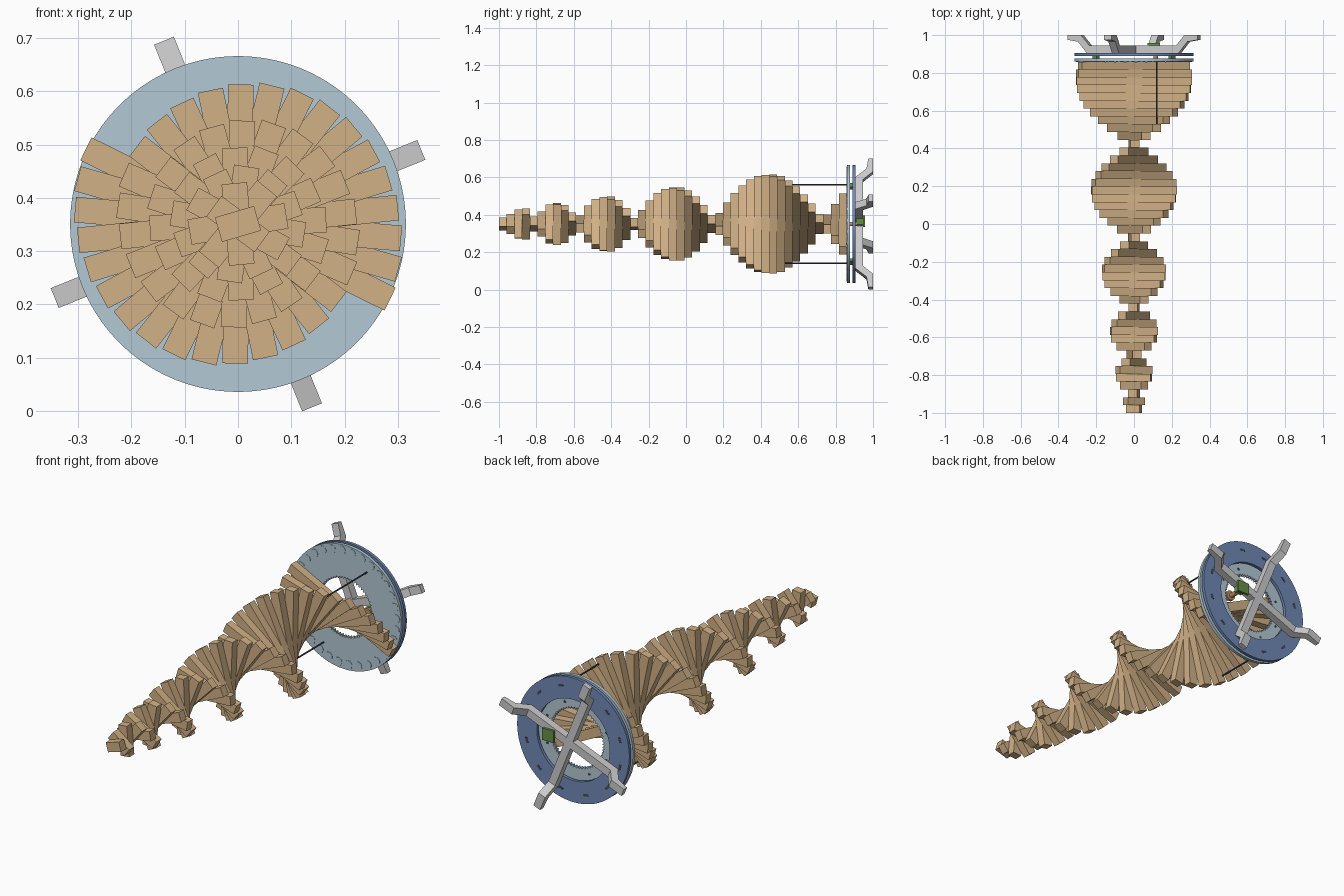
import bpy, bmesh, math
from mathutils import Matrix, Vector

if "Cube" in bpy.data.objects:
    bpy.data.objects.remove(bpy.data.objects["Cube"])

AXIS_Z = 0.351
FRONT, THICK, COUNT = -1.0, 0.0413, 45


def material(name, rgb):
    m = bpy.data.materials.new(name)
    m.use_nodes = True
    m.diffuse_color = (*rgb, 1)
    m.node_tree.nodes["Principled BSDF"].inputs["Base Color"].default_value = (*rgb, 1)
    return m


WOOD = material("tan wood", (0.64, 0.44, 0.24))
PALE = material("pale blue", (0.45, 0.58, 0.66))
BLUE = material("blue", (0.16, 0.25, 0.47))
GREY = material("light grey", (0.6, 0.6, 0.6))
DARK = material("dark grey", (0.06, 0.07, 0.09))
GREEN = material("green", (0.13, 0.28, 0.06))
BROWN = material("brown", (0.5, 0.27, 0.13))


def spin(angle):
    """Turn about the main axis, counter-clockwise seen from the front."""
    return Matrix.Translation((0, 0, AXIS_Z)) @ Matrix.Rotation(-angle, 4, "Y")


def finish(name, bm, mat, matrix=Matrix()):
    bmesh.ops.recalc_face_normals(bm, faces=bm.faces)
    bm.transform(matrix)
    mesh = bpy.data.meshes.new(name)
    bm.to_mesh(mesh)
    bm.free()
    mesh.materials.append(mat)
    obj = bpy.data.objects.new(name, mesh)
    bpy.context.collection.objects.link(obj)
    return obj


def box(name, size, centre, angle, mat):
    bm = bmesh.new()
    bmesh.ops.create_cube(bm, size=1)
    bm.transform(Matrix.Translation(centre) @ Matrix.Diagonal((*size, 1)))
    return finish(name, bm, mat, spin(angle))


def rod(name, radius, y0, y1, dist, angle, mat, sides=24):
    bm = bmesh.new()
    bmesh.ops.create_cone(bm, cap_ends=True, segments=sides,
                          radius1=radius, radius2=radius, depth=y1 - y0)
    bm.transform(Matrix.Translation((dist, (y0 + y1) / 2, 0))
                 @ Matrix.Rotation(math.pi / 2, 4, "X"))
    return finish(name, bm, mat, spin(angle))


def annulus(name, outer, inner, y0, y1, mat, tooth=0.0, segs=240):
    """Flat ring; a tooth height gives it an internal gear edge."""
    bm = bmesh.new()
    loops = []
    for i in range(segs):
        a = math.tau * i / segs
        r_in = inner + (tooth if i % 4 < 2 else 0)
        loops.append([bm.verts.new((r * math.cos(a), y, r * math.sin(a)))
                      for r, y in ((r_in, y0), (outer, y0), (outer, y1), (r_in, y1))])
    for i in range(segs):
        p, q = loops[i], loops[(i + 1) % segs]
        for k in range(4):
            bm.faces.new((p[k], p[(k + 1) % 4], q[(k + 1) % 4], q[k]))
    return finish(name, bm, mat, spin(0))


# Twisting stack of wooden slats, shorter and turned faster towards the tip
for i in range(COUNT):
    y = FRONT + (i + 0.5) * THICK
    half = 0.137 * (y + 1.486) * min(1, 0.55 + 0.2 * i)
    angle = math.pi / 2 * math.log((y + 1.40) / 2.136) / math.log(0.8525)
    box(f"slat_{i + 1}", (2 * half, THICK, 0.048), (0, y, 0), angle, WOOD)

# Slewing plates
annulus("front_plate", 0.315, 0.145, 0.860, 0.876, PALE, tooth=0.008)
annulus("rear_plate", 0.315, 0.205, 0.890, 0.905, BLUE)

# Round studs on the front plate
for i in range(32):
    rod(f"stud_{i + 1}", 0.021, 0.858, 0.862, 0.287, math.tau * (i + 0.33) / 32, PALE)

# Slots in the rear plate and holes in the front plate
for i in range(12):
    a = math.tau * (i + 0.5) / 12
    box(f"slot_{i + 1}", (0.012, 0.004, 0.028), (0.27, 0.904, 0), a, DARK)
for i in range(8):
    rod(f"hole_{i + 1}", 0.007, 0.873, 0.877, 0.18, math.tau * (i + 0.5) / 8, DARK, 12)

# Bearing blocks between the plates
for i in range(4):
    box(f"bearing_block_{i + 1}", (0.02, 0.016, 0.03), (0.285, 0.883, 0),
        math.pi * (2 * i + 1) / 4, GREEN)

# Cross-shaped stand with bent feet: half of the side profile, radius and y
PROFILE = [(0, 0.905), (0.262, 0.905), (0.312, 0.965), (0.371, 0.975),
           (0.371, 1.0), (0.295, 1.0), (0.248, 0.945), (0, 0.945)]
for i in range(4):
    bm = bmesh.new()
    face = bm.faces.new([bm.verts.new((r, y, -0.02)) for r, y in PROFILE])
    side = bmesh.ops.extrude_face_region(bm, geom=[face])["geom"]
    bmesh.ops.translate(bm, vec=Vector((0, 0, 0.04)),
                        verts=[v for v in side if isinstance(v, bmesh.types.BMVert)])
    finish(f"stand_arm_{i + 1}", bm, GREY, spin(math.radians(22 + 90 * i)))

# Two guide rods from the plate into the slats
for i, name in enumerate(("upper", "lower")):
    rod(f"{name}_guide_rod", 0.004, 0.50, 0.862, 0.242,
        math.radians(60 + 180 * i), DARK, 10)

# Drive motor, its board and its pinion
box("motor_board", (0.065, 0.012, 0.06), (0.105, 0.952, 0.015), 0, GREEN)
box("motor_block", (0.04, 0.04, 0.035), (0.105, 0.93, 0.015), 0, GREEN)
rod("motor_shaft", 0.012, 0.87, 0.915, 0.115, 0, BROWN, 16)
rod("motor_pinion", 0.026, 0.862, 0.876, 0.119, 0, BROWN, 20)
